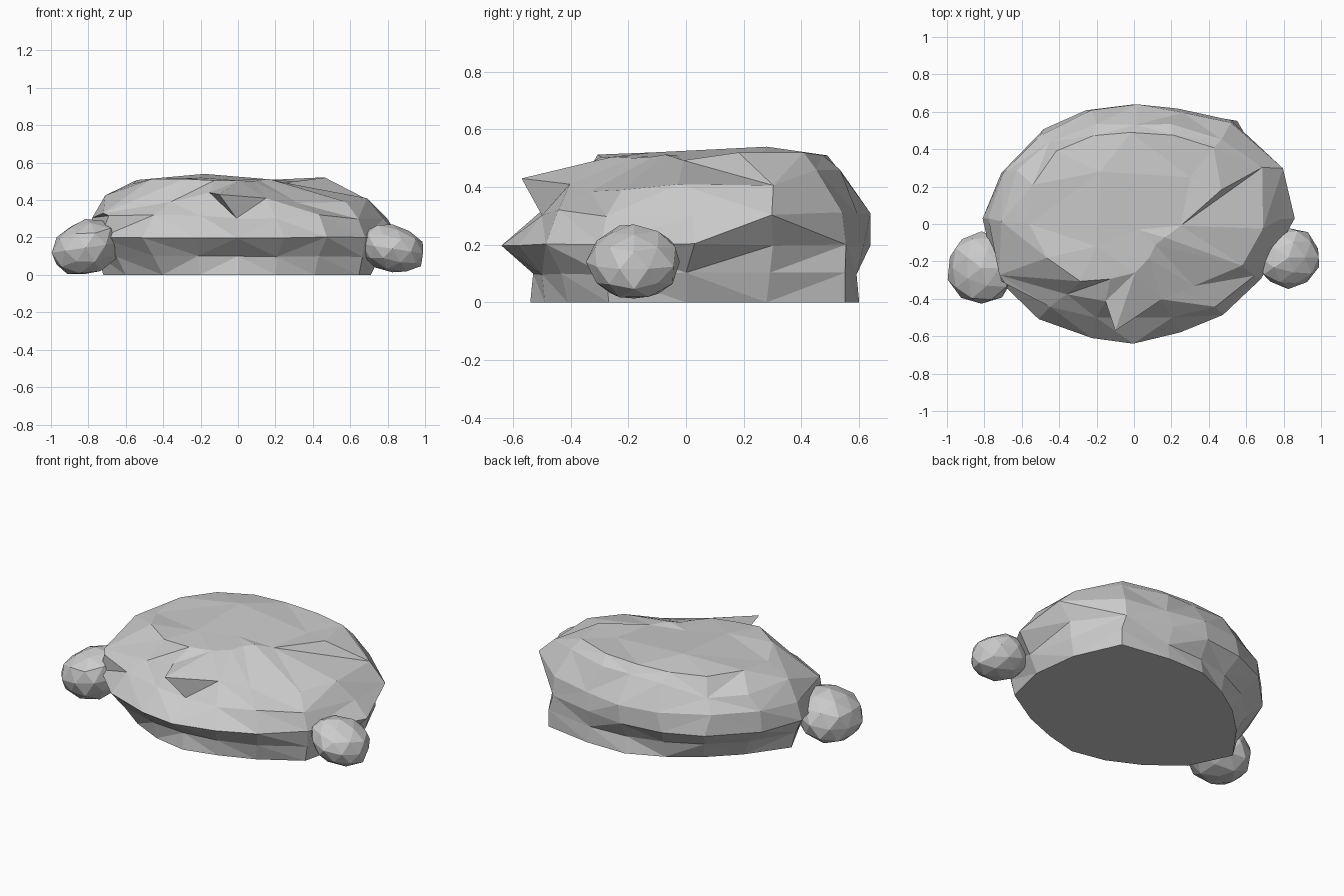
import bpy, bmesh, math, random
from mathutils import Vector

if "Cube" in bpy.data.objects:
    bpy.data.objects.remove(bpy.data.objects["Cube"], do_unlink=True)

random.seed(4)
SIDES = 16

stone = bpy.data.materials.new("grey stone")
stone.use_nodes = True
colour = (0.6, 0.6, 0.6, 1)
stone.diffuse_color = colour
stone.node_tree.nodes["Principled BSDF"].inputs["Base Color"].default_value = colour


def finish(bm, name):
    """Turn a bmesh into a flat shaded stone object."""
    bmesh.ops.recalc_face_normals(bm, faces=bm.faces)
    mesh = bpy.data.meshes.new(name)
    bm.to_mesh(mesh)
    bm.free()
    mesh.materials.append(stone)
    obj = bpy.data.objects.new(name, mesh)
    bpy.context.scene.collection.objects.link(obj)
    return obj


def make_slab(name, rings, crown):
    """Stack rings of (height, height jitter, radii in hundredths), counted from +x."""
    bm = bmesh.new()
    layers = []
    for level, (height, wobble, radii) in enumerate(rings):
        layer = []
        for i, radius in enumerate(radii):
            angle = math.tau * i / SIDES
            if level > 1:
                angle += random.uniform(-0.04, 0.04)
            z = height + random.uniform(-wobble, wobble)
            r = radius / 100
            layer.append(bm.verts.new((r * math.cos(angle), r * math.sin(angle), z)))
        layers.append(layer)

    # Local features on the shoulder: front prow, side ledges, front left hollow
    shoulder, rim = layers[4], layers[5]
    shoulder[12].co = (-0.10, -0.57, 0.43)
    ledge = {9: 0.33, 10: 0.39, 11: 0.44, 13: 0.41, 14: 0.385, 15: 0.39, 0: 0.41}
    for i, z in ledge.items():
        shoulder[i].co.z = z
    for i in (2, 3, 4, 5):
        shoulder[i].co.z = 0.46
        rim[i].co.z = 0.51
    rim[1].co.z = rim[2].co.z = 0.52

    # Faceted walls with diagonals that change direction
    for low, high in zip(layers, layers[1:]):
        for i in range(SIDES):
            j = (i + 1) % SIDES
            a, b, c, d = low[i], low[j], high[j], high[i]
            if random.random() < 0.5:
                triangles = ((a, b, c), (a, c, d))
            else:
                triangles = ((a, b, d), (b, c, d))
            for triangle in triangles:
                bm.faces.new(triangle)

    # Flat underside and uneven crown
    bm.faces.new(list(reversed(layers[0])))
    middle = [bm.verts.new(p) for p in crown]
    span = SIDES // len(middle)
    for k, vert in enumerate(middle):
        following = middle[(k + 1) % len(middle)]
        start = k * span
        for i in range(start, start + span):
            bm.faces.new((rim[i], rim[(i + 1) % SIDES], vert))
        bm.faces.new((rim[(start + span) % SIDES], following, vert))
    centre = bm.faces.new(middle)
    bmesh.ops.triangulate(bm, faces=[centre])
    return finish(bm, name)


def make_boulder(name, centre, size, tilt):
    """Chip an icosphere into a small stone resting on the ground."""
    bm = bmesh.new()
    bmesh.ops.create_icosphere(bm, subdivisions=2, radius=1)
    for vert in bm.verts:
        p = vert.co * random.uniform(0.94, 1.04)
        x = p.x * size[0]
        y = p.y * size[1]
        z = p.z * size[2] - tilt * x
        vert.co = Vector(centre) + Vector((x, y, z))
        vert.co.z = max(vert.co.z, 0.005)
    return finish(bm, name)


rings = [
    (0.00, 0.000, (71, 73, 78, 65, 60, 55, 55, 60, 72, 65, 57, 54, 54, 53, 58, 70)),
    (0.10, 0.005, (76, 76, 78, 64, 58, 57, 60, 66, 75, 70, 64, 56, 53, 54, 61, 72)),
    (0.20, 0.005, (86, 78, 76, 66, 64, 66, 70, 76, 81, 79, 72, 65, 64, 63, 68, 74)),
    (0.31, 0.012, (78, 85, 75, 65, 64, 65, 69, 75, 78, 76, 63, 54, 50, 54, 62, 70)),
    (0.41, 0.015, (69, 75, 65, 57, 53, 57, 63, 69, 71, 77, 52, 44, 57, 43, 46, 62)),
    (0.50, 0.015, (25, 50, 59, 52, 49, 52, 57, 58, 56, 50, 42, 32, 26, 20, 16, 18)),
]
crown = [(0.30, 0.25, 0.50), (-0.18, 0.28, 0.54), (-0.20, -0.12, 0.52), (0.02, -0.03, 0.51)]

make_slab("main_slab", rings, crown)
make_boulder("left_boulder", (0.825, -0.18, 0.14), (0.175, 0.165, 0.13), 0.15)
make_boulder("right_boulder", (-0.815, -0.235, 0.145), (0.185, 0.195, 0.155), -0.15)
